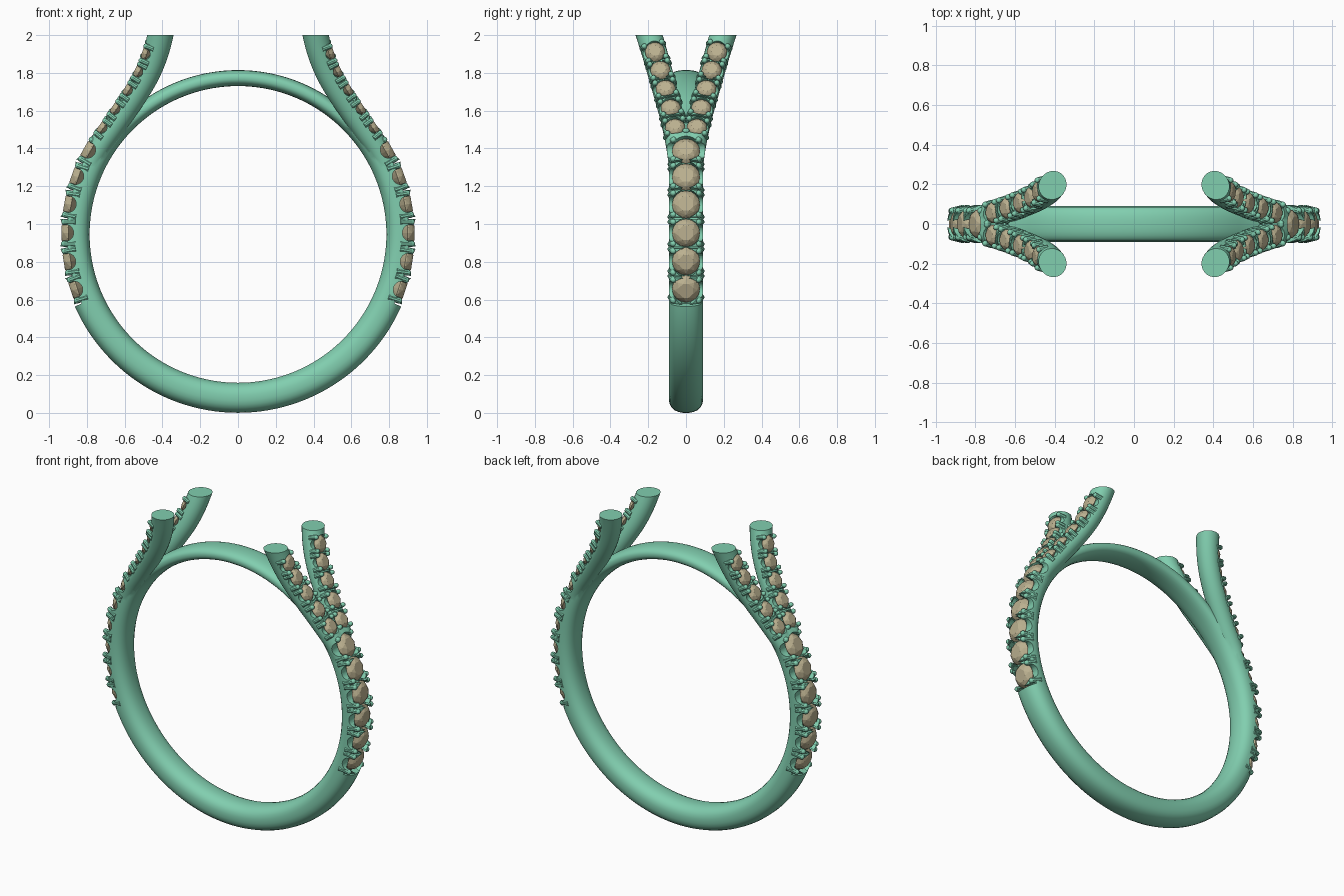
import bpy, bmesh, math
from mathutils import Vector, Matrix

if "Cube" in bpy.data.objects:
    bpy.data.objects.remove(bpy.data.objects["Cube"])

Y = Vector((0, 1, 0))
CZ, RIN = 0.945, 0.785          # ring centre height, inner radius


def material(name, col):
    m = bpy.data.materials.new(name)
    m.diffuse_color = (*col, 1)
    m.use_nodes = True
    m.node_tree.nodes["Principled BSDF"].inputs["Base Color"].default_value = m.diffuse_color
    return m


METAL = material("green_metal", (0.22, 0.62, 0.43))
STONE = material("tan_stone", (0.50, 0.44, 0.28))


def finish(bm, name, mat=None):
    bmesh.ops.recalc_face_normals(bm, faces=bm.faces)
    me = bpy.data.meshes.new(name)
    bm.to_mesh(me)
    bm.free()
    ob = bpy.data.objects.new(name, me)
    bpy.context.collection.objects.link(ob)
    if mat:
        me.materials.append(mat)
    return ob


def activate(ob):
    bpy.ops.object.select_all(action='DESELECT')
    ob.select_set(True)
    bpy.context.view_layer.objects.active = ob


def smooth(ob):
    activate(ob)
    bpy.ops.object.shade_smooth_by_angle(angle=math.radians(35))


def boolean(ob, other, op):
    activate(ob)
    m = ob.modifiers.new("bool", 'BOOLEAN')
    m.operation, m.object, m.solver, m.use_self = op, other, 'EXACT', True
    bpy.ops.object.modifier_apply(modifier=m.name)
    bpy.data.objects.remove(other)


def sweep(nodes, closed, power, sides=24):
    """Superellipse tube through nodes (centre, u, v, half_u, half_v)."""
    bm = bmesh.new()
    se = lambda f: math.copysign(abs(f) ** (2 / power), f)
    rings = []
    for c, u, v, a, b in nodes:
        rings.append([bm.verts.new(c + u * a * se(math.cos(k)) + v * b * se(math.sin(k)))
                      for k in (math.tau * (i + .5) / sides for i in range(sides))])
    n = len(rings)
    for i in range(n if closed else n - 1):
        p, q = rings[i], rings[(i + 1) % n]
        for k in range(sides):
            j = (k + 1) % sides
            bm.faces.new((p[k], p[j], q[j], q[k]))
    if not closed:
        bm.faces.new(rings[0])
        bm.faces.new(rings[-1])
    return bm


# Ring band: thick below, thinning to a slim bridge at the top
nodes = []
for i in range(144):
    th = math.tau * i / 144
    s = min(1, max(0, (math.degrees(math.asin(math.sin(th))) - 28) / 24))
    s = s * s * (3 - 2 * s)
    a = (0.16 - 0.075 * s) / 2
    u = Vector((math.cos(th), 0, math.sin(th)))
    nodes.append((Vector((0, 0, CZ)) + u * (RIN + a), u, Y, a, 0.091 - 0.004 * s))
shank = finish(sweep(nodes, True, 2.4), "ring_shank", METAL)

# Split shoulder arms, path sampled every 0.1 in z from 1.2
XS = [.81, .785, .74, .67, .60, .533, .477, .437, .411, .395]
YS = [.025, .03, .042, .06, .083, .110, .137, .165, .195, .225]


def spline(tab, z):
    f = (z - 1.2) * 10
    i = min(max(int(f), 0), len(tab) - 2)
    t = f - i
    p = [tab[min(max(i + k, 0), len(tab) - 1)] for k in (-1, 0, 1, 2)]
    return .5 * (2 * p[1] + (p[2] - p[0]) * t + (2 * p[0] - 5 * p[1] + 4 * p[2] - p[3]) * t * t
                 + (3 * p[1] - p[0] - 3 * p[2] + p[3]) * t ** 3)


def arm(z):
    at = lambda h: Vector((spline(XS, h), spline(YS, h), h))
    t = (at(z + .01) - at(z - .01)).normalized()
    n = Vector((t.z, 0, -t.x)).normalized()
    return at(z), n, t, 0.059 + 0.01 * (z - 1.2) / .8


for sx in (1, -1):
    for sy in (1, -1):
        nodes = []
        for i in range(30):
            c, n, t, r = arm(1.2 + .88 * i / 29)
            nodes.append((c, n, t.cross(n), r, r))
        bm = sweep(nodes, False, 2)
        bmesh.ops.bisect_plane(bm, geom=bm.verts[:] + bm.edges[:] + bm.faces[:],
                               plane_co=(0, 0, 2), plane_no=(0, 0, 1), clear_outer=True)
        bmesh.ops.holes_fill(bm, edges=[e for e in bm.edges if e.is_boundary])
        bmesh.ops.scale(bm, vec=(sx, sy, 1), verts=bm.verts)
        boolean(shank, finish(bm, "arm"), 'UNION')

# Stone settings: (girdle centre, outward, along, size); slots: (centre, outward, along, width)
seats, slots = [], []


def ring_frame(deg, r):
    a = math.radians(deg)
    n = Vector((math.cos(a), 0, math.sin(a)))
    return Vector((0, 0, CZ)) + n * r, n, Vector((-n.z, 0, n.x))


def mirrored(frame, sy_all):
    for sx in (1, -1):
        for sy in ((1, -1) if sy_all else (1,)):
            m = Vector((sx, sy, 1))
            yield tuple(v * m if isinstance(v, Vector) else v for v in frame)


Vector_mul = lambda v, m: Vector((v.x * m.x, v.y * m.y, v.z * m.z))


def mirrored(frame, both):
    for sx in (1, -1):
        for sy in ((1, -1) if both else (1,)):
            m = Vector((sx, sy, 1))
            yield tuple(Vector_mul(v, m) for v in frame[:3]) + frame[3:]


for i in range(6):
    seats += mirrored((*ring_frame(-18.7 + 9.6 * i, .90), .074), False)
    slots += mirrored((*ring_frame(-23.5 + 9.6 * i, .94), .2), False)
for i in range(5):
    c, n, t, r = arm(1.488 + .102 * i)
    seats += mirrored((c + n * (r - .022), n, t, .053), True)
    if i < 4:
        c, n, t, r = arm(1.539 + .102 * i)
        slots += mirrored((c + n * (r + .01), n, t, .1), True)


def frame_matrix(c, x, y, z):
    m = Matrix((x, y, z)).transposed().to_4x4()
    m.translation = c
    return m


def cylinder(bm, c, axis, ref, r, depth, seg):
    bmesh.ops.create_cone(bm, cap_ends=True, segments=seg, radius1=r, radius2=r, depth=depth,
                          matrix=frame_matrix(c, ref, axis.cross(ref), axis))


# Cut seats, side windows and slots between claws
seat_bm, win_bm, slot_bm = bmesh.new(), bmesh.new(), bmesh.new()
for c, n, t, s in seats:
    cylinder(seat_bm, c + n * .04, n, t, s * 1.02, .1, 24)
    cylinder(win_bm, c + n * s * .2, n.cross(t), t, s * .6, s * 3.4, 20)
for c, n, t, w in slots:
    bmesh.ops.create_cube(slot_bm, size=1, matrix=frame_matrix(c, n, n.cross(t), t)
                          @ Matrix.Diagonal((.07, w, .011, 1)))
for bm in (seat_bm, win_bm, slot_bm):
    boolean(shank, finish(bm, "cutter"), 'DIFFERENCE')
smooth(shank)

# Faceted stones and the four claws holding each one
gems, claws = bmesh.new(), bmesh.new()
for c, n, t, s in seats:
    b = n.cross(t)
    pts = [c - n * s * .6]
    for count, rad, h, off in ((8, .56, .46, .5), (8, .82, .30, 0), (16, 1, .04, 0), (16, 1, -.04, 0)):
        for k in range(count):
            a = math.tau * (k + off) / count
            pts.append(c + s * (t * rad * math.cos(a) + b * rad * math.sin(a) + n * h))
    bmesh.ops.convex_hull(gems, input=[gems.verts.new(p) for p in pts])
    r = .010 + .09 * s
    for st in (1, -1):
        for sb in (1, -1):
            lo = c + t * st * s * .8 + b * sb * s * 1.1 - n * s * .55
            hi = c + t * st * s * .78 + b * sb * s * .9 + n * s * .27
            ax = (hi - lo).normalized()
            ref = ax.cross(t).normalized()
            cylinder(claws, (lo + hi) / 2, ax, ref, r, (hi - lo).length, 10)
            bmesh.ops.create_uvsphere(claws, u_segments=10, v_segments=6, radius=r,
                                      matrix=frame_matrix(hi, ref, ax.cross(ref), ax))
finish(gems, "stones", STONE)
smooth(finish(claws, "claws", METAL))
